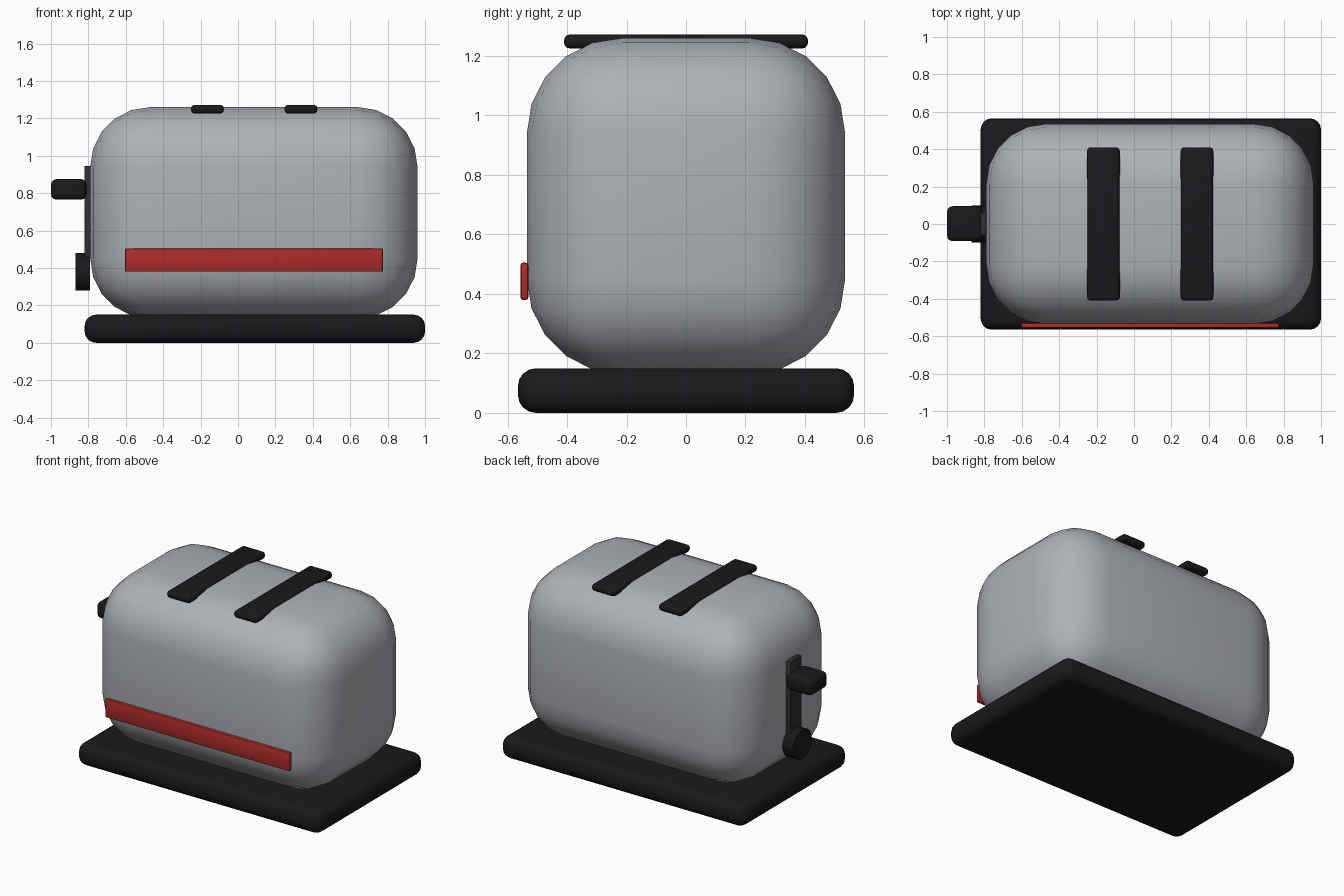
import bpy, math

if "Cube" in bpy.data.objects:
    bpy.data.objects.remove(bpy.data.objects["Cube"])


def material(name, color):
    m = bpy.data.materials.new(name)
    m.diffuse_color = (*color, 1)
    m.use_nodes = True
    m.node_tree.nodes["Principled BSDF"].inputs["Base Color"].default_value = m.diffuse_color
    return m


black = material("black_plastic", (0.01, 0.01, 0.012))
dark = material("dark_track", (0.03, 0.03, 0.035))
red = material("red_trim", (0.42, 0.025, 0.022))
steel = material("brushed_steel", (0.42, 0.44, 0.47))


def finish(ob, name, mat, bevel, segments):
    ob.name = name
    ob.data.materials.append(mat)
    if bevel:
        mod = ob.modifiers.new("Bevel", "BEVEL")
        mod.width, mod.segments = bevel, segments
        mod.limit_method = "ANGLE"
        bpy.ops.object.modifier_apply(modifier=mod.name)
    bpy.ops.object.shade_smooth_by_angle(angle=math.radians(40))
    return ob


def box(name, x, y, z, mat, bevel=0, segments=3):
    """Bevelled box from (min, max) ranges."""
    bpy.ops.mesh.primitive_cube_add(size=1, location=[sum(r) / 2 for r in (x, y, z)])
    ob = bpy.context.object
    ob.scale = [r[1] - r[0] for r in (x, y, z)]
    bpy.ops.object.transform_apply(location=False, rotation=False, scale=True)
    return finish(ob, name, mat, bevel, segments)


# base plate and rounded shell
box("base", (-0.82, 1.0), (-0.565, 0.565), (0, 0.15), black, 0.06, 4)
box("body", (-0.79, 0.96), (-0.535, 0.535), (0.13, 1.26), steel, 0.32, 5)

# bread slots
for i, x in enumerate((-0.1635, 0.3365)):
    box(f"bread_slot_{i + 1}", (x - 0.0875, x + 0.0875), (-0.41, 0.41),
        (1.225, 1.272), black, 0.02, 3)

# front trim strip
box("trim_strip", (-0.605, 0.775), (-0.556, -0.53), (0.38, 0.505), red, 0.008, 2)

# lever with its track
box("lever_track", (-0.822, -0.78), (-0.06, 0.06), (0.45, 0.945), dark, 0.005, 2)
box("lever", (-1.0, -0.81), (-0.092, 0.095), (0.765, 0.875), black, 0.03, 3)

# browning dial
bpy.ops.mesh.primitive_cylinder_add(vertices=20, radius=0.1, depth=0.08,
                                    location=(-0.83, 0, 0.38),
                                    rotation=(0, math.pi / 2, 0))
finish(bpy.context.object, "browning_dial", black, 0, 0)
